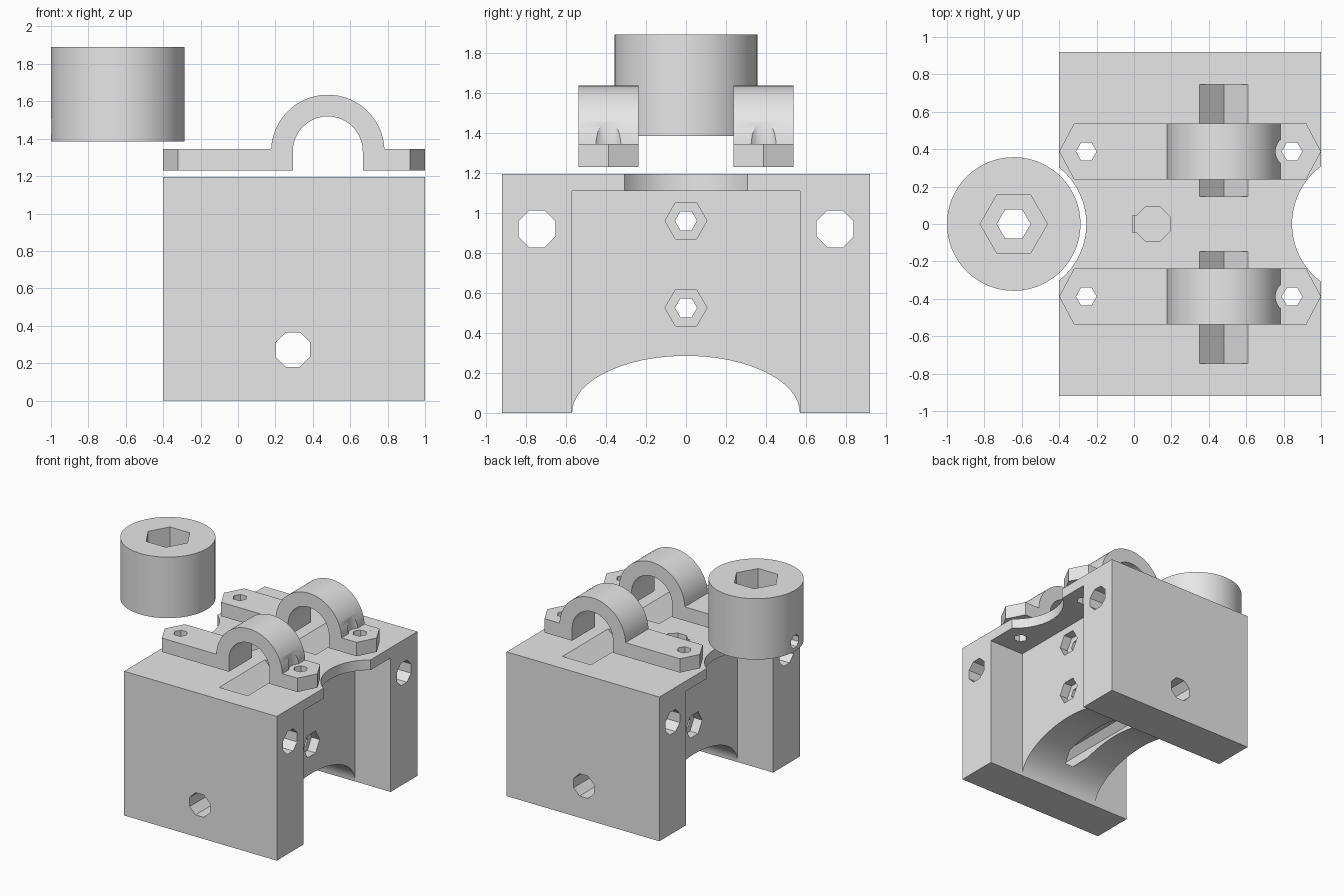
import bpy
import bmesh
from math import pi, cos, sin, radians

if "Cube" in bpy.data.objects:
    bpy.data.objects.remove(bpy.data.objects["Cube"], do_unlink=True)

grey = bpy.data.materials.new("plain grey")
grey.use_nodes = True
grey.diffuse_color = (0.8, 0.8, 0.8, 1)
grey.node_tree.nodes["Principled BSDF"].inputs["Base Color"].default_value = (0.8, 0.8, 0.8, 1)


def arc(ca, cb, ra, rb, start, end, n):
    steps = [start + (end - start) * i / n for i in range(n + 1)]
    return [(ca + ra * cos(t), cb + rb * sin(t)) for t in steps]


def ngon(ca, cb, r, n, phase=0.0, rb=None):
    return arc(ca, cb, r, rb or r, phase, phase + 2 * pi, n)[:-1]


def octagon(ca, cb):
    return ngon(ca, cb, 0.1, 8, pi / 8)


def rect(a0, a1, b0, b1):
    return [(a0, b0), (a1, b0), (a1, b1), (a0, b1)]


def prism(name, outline, axis, lo, hi):
    """Extrude a 2D outline along an axis from lo to hi."""
    place = {"x": lambda a, b, d: (d, a, b),
             "y": lambda a, b, d: (a, d, b),
             "z": lambda a, b, d: (a, b, d)}[axis]
    bm = bmesh.new()
    rings = [[bm.verts.new(place(a, b, d)) for a, b in outline] for d in (lo, hi)]
    bm.faces.new(rings[0])
    bm.faces.new(rings[1])
    for i in range(len(outline)):
        j = (i + 1) % len(outline)
        bm.faces.new((rings[0][i], rings[0][j], rings[1][j], rings[1][i]))
    bmesh.ops.recalc_face_normals(bm, faces=bm.faces)
    mesh = bpy.data.meshes.new(name)
    bm.to_mesh(mesh)
    bm.free()
    obj = bpy.data.objects.new(name, mesh)
    mesh.materials.append(grey)
    bpy.context.collection.objects.link(obj)
    return obj


def select(obj):
    bpy.ops.object.select_all(action='DESELECT')
    obj.select_set(True)
    bpy.context.view_layer.objects.active = obj


def cut(obj, outline, axis, lo, hi, operation='DIFFERENCE'):
    cutter = prism("cutter", outline, axis, lo, hi)
    cutter.hide_render = True
    mod = obj.modifiers.new("cut", 'BOOLEAN')
    mod.operation = operation
    mod.solver = 'EXACT'
    mod.object = cutter
    select(obj)
    bpy.ops.object.modifier_apply(modifier=mod.name)
    bpy.data.objects.remove(cutter, do_unlink=True)


def smooth(obj):
    select(obj)
    bpy.ops.object.shade_smooth_by_angle(angle=radians(30))


SIDES = (-1, 1)
BOLT_X = (-0.255, 0.845)
CAP_Y = 0.388
TOP = 1.195

# Carriage block with an open recess in each end
block = prism("carriage_block", rect(-0.4, 1.0, 0, TOP), "y", -0.92, 0.92)
for x0, x1 in ((-0.6, -0.075), (0.675, 1.2)):
    cut(block, rect(-0.57, 0.57, -0.2, 1.11), "x", x0, x1)

# Low arch under the centre wall
cut(block, ngon(0, 0, 0.569, 64, 0, 0.285), "x", -0.2, 0.8)

# Round bites in the top plate, one per end
for x in (-0.64, 1.23):
    cut(block, ngon(x, 0, 0.385, 96), "z", 1.0, 1.4)

# Rod holes along and across the block
cut(block, octagon(0.293, 0.272), "y", -1.2, 1.2)
for s in SIDES:
    cut(block, octagon(s * 0.745, 0.92), "x", -0.6, 1.2)

# Bolt holes with nut pockets through the centre wall
for z in (0.96, 0.525):
    cut(block, ngon(0, z, 0.055, 6), "x", -0.2, 0.8)
    for x0, x1 in ((-0.2, 0.0), (0.6, 0.8)):
        cut(block, ngon(0, z, 0.105, 6), "x", x0, x1)

# Vee grooves and cap bolt holes in the top
for s in SIDES:
    cut(block, ngon(0.48, TOP, 0.13, 4), "y", *sorted((s * 0.148, s * 0.745)))
    for x in BOLT_X:
        cut(block, ngon(x, s * CAP_Y, 0.055, 6), "z", 1.0, 1.4)

# Keyed pocket in the top
cut(block, octagon(0.1, 0), "z", 0.9, 1.4)
cut(block, rect(-0.008, 0.1, -0.045, 0.045), "z", 0.9, 1.4)
smooth(block)

# Bearing caps: arched straps with pointed bolt flanges
strap = ([(-0.4, 1.23), (0.293, 1.23)]
         + arc(0.48, 1.332, 0.187, 0.187, pi, 0, 48)
         + [(0.667, 1.23), (1.0, 1.23), (1.0, 1.345)]
         + arc(0.48, 1.332, 0.303, 0.303, 0.043, pi - 0.043, 48)
         + [(-0.4, 1.345)])
for s, name in zip(SIDES, ("front_bearing_cap", "back_bearing_cap")):
    y = s * CAP_Y
    cap = prism(name, strap, "y", y - 0.15, y + 0.15)
    plan = [(-0.4, y), (-0.315, y - 0.16), (0.915, y - 0.16),
            (1.0, y), (0.915, y + 0.16), (-0.315, y + 0.16)]
    cut(cap, plan, "z", 1.0, 1.8, 'INTERSECT')
    for x in BOLT_X:
        cut(cap, ngon(x, y, 0.055, 6), "z", 1.1, 1.5)
        cut(cap, ngon(x, y, 0.088, 48), "z", 1.345, 1.8)
    smooth(cap)

# Loose collar with hex socket, bore and set screw hole
collar = prism("hex_collar", ngon(-0.643, 0, 0.357, 96), "z", 1.385, 1.89)
cut(collar, ngon(-0.643, 0, 0.18, 6), "z", 1.64, 2.0)
cut(collar, ngon(-0.643, 0, 0.09, 6), "z", 1.3, 1.8)
cut(collar, ngon(0, 1.465, 0.055, 8, pi / 8), "x", -1.1, -0.643)
smooth(collar)
